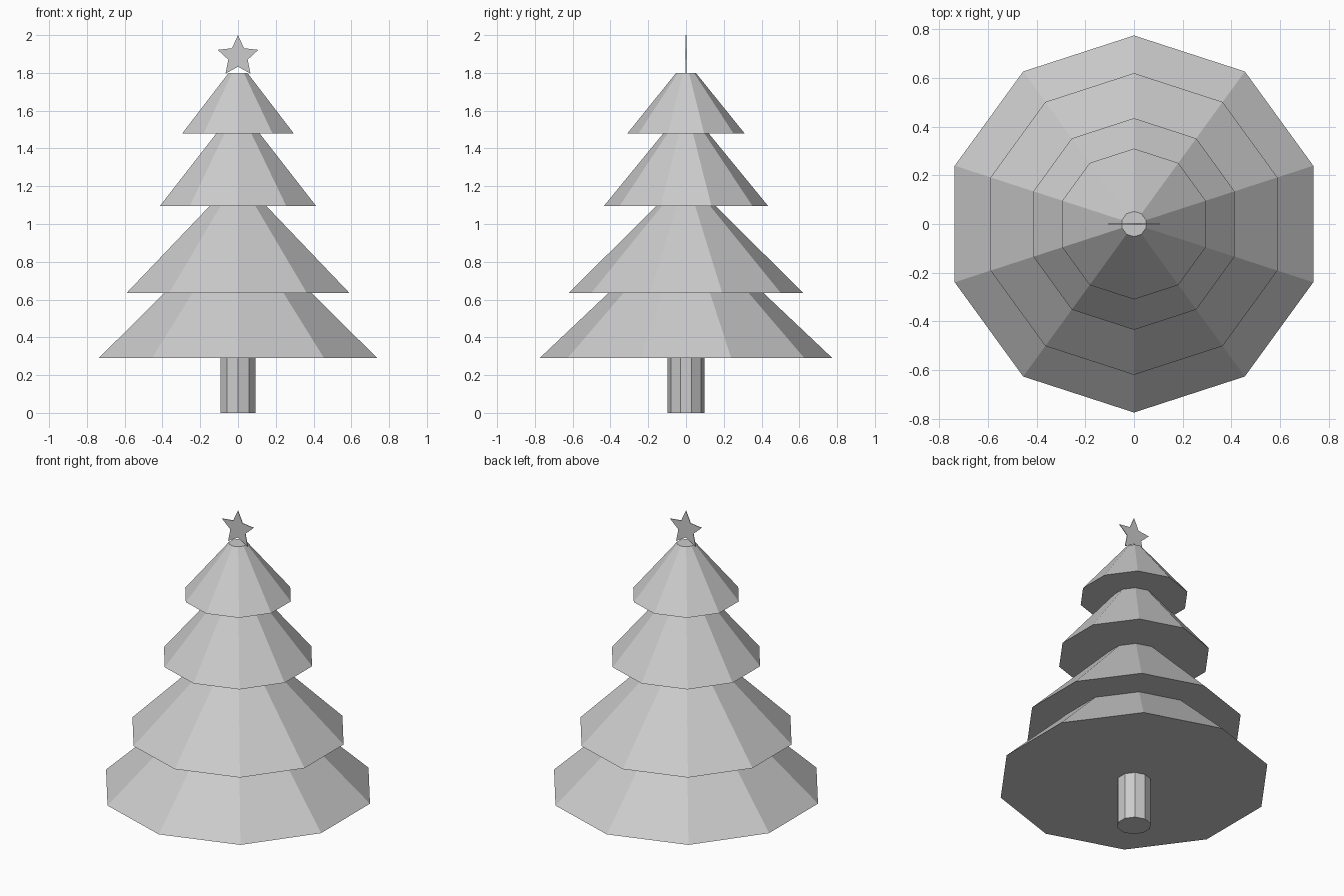
import bpy, bmesh
from math import sin, cos, pi

if "Cube" in bpy.data.objects:
    bpy.data.objects.remove(bpy.data.objects["Cube"])

SIDES = 10


def finish(name, bm):
    bmesh.ops.recalc_face_normals(bm, faces=bm.faces)
    mesh = bpy.data.meshes.new(name)
    bm.to_mesh(mesh)
    bm.free()
    obj = bpy.data.objects.new(name, mesh)
    bpy.context.collection.objects.link(obj)
    return obj


def lathe(name, profile):
    """Ten-sided solid from (radius, z) rings, corners on the y axis."""
    bm = bmesh.new()
    rings = []
    for r, z in profile:
        angles = [pi / 2 + 2 * pi * i / SIDES for i in range(SIDES)]
        rings.append([bm.verts.new((r * cos(a), r * sin(a), z)) for a in angles])
    for low, high in zip(rings, rings[1:]):
        for i in range(SIDES):
            j = (i + 1) % SIDES
            bm.faces.new((low[i], low[j], high[j], high[i]))
    bm.faces.new(rings[0])
    bm.faces.new(rings[-1])
    return finish(name, bm)


# Trunk
lathe("trunk", [(0.097, 0.0), (0.097, 0.29)])

# Four branch tiers, each with a flat underside stepping out
lathe("branches", [
    (0.775, 0.29), (0.41, 0.635),
    (0.62, 0.635), (0.158, 1.095),
    (0.435, 1.095), (0.12, 1.48),
    (0.31, 1.48), (0.052, 1.80),
])

# Thin five-pointed star facing the front
bm = bmesh.new()
outline = []
for i in range(10):
    r = 0.113 if i % 2 == 0 else 0.054
    a = pi / 2 + i * pi / 5
    outline.append(bm.verts.new((r * cos(a), -0.002, 1.887 + r * sin(a))))
face = bm.faces.new(outline)
ext = bmesh.ops.extrude_face_region(bm, geom=[face], use_keep_orig=True)
moved = [g for g in ext["geom"] if isinstance(g, bmesh.types.BMVert)]
bmesh.ops.translate(bm, verts=moved, vec=(0, 0.004, 0))
finish("star", bm)
